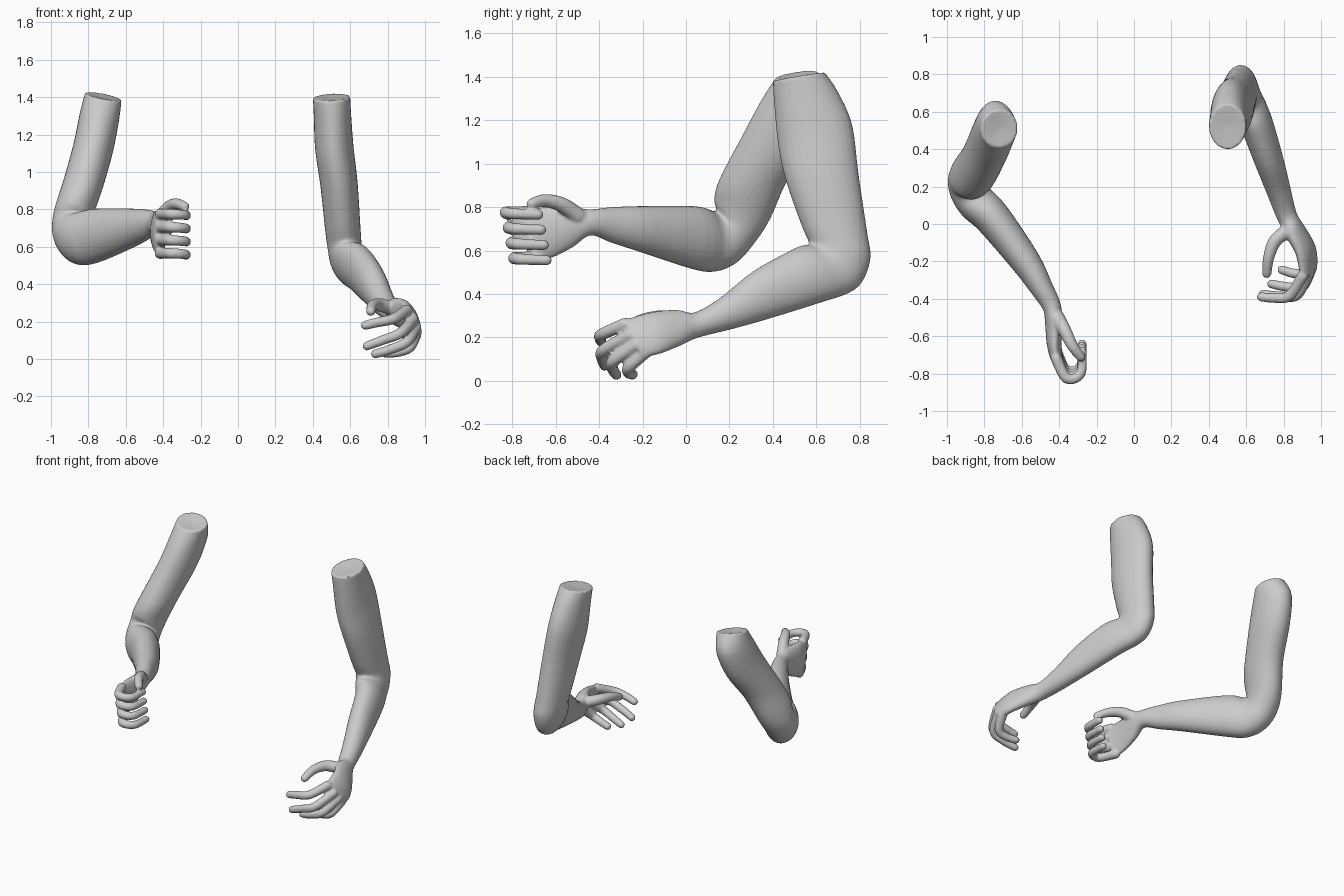
import bpy, bmesh, math
from mathutils import Vector

default_cube = bpy.data.objects.get("Cube")
if default_cube:
    bpy.data.objects.remove(default_cube, do_unlink=True)

skin = bpy.data.materials.new("plain_grey")
skin.use_nodes = True
skin.diffuse_color = (0.6, 0.6, 0.6, 1)
skin.node_tree.nodes["Principled BSDF"].inputs["Base Color"].default_value = (0.6, 0.6, 0.6, 1)


def spline(rows, steps):
    """Smooth interpolation through rows of numbers."""
    padded = [rows[0], *rows, rows[-1]]
    result = []
    for a, b, c, d in zip(padded, padded[1:], padded[2:], padded[3:]):
        for step in range(steps):
            t = step / steps
            result.append([
                q + t * (r - p) / 2 + t * t * (p - 2.5 * q + 2 * r - s / 2)
                + t ** 3 * (1.5 * (q - r) + (s - p) / 2)
                for p, q, r, s in zip(a, b, c, d)])
    result.append(list(rows[-1]))
    return result


def add_limb(bm, rows, sides=28):
    """Loft oval rings; each row is outer edge, inner edge, half width."""
    rows = spline(rows, 4)
    centres = [(Vector(r[:3]) + Vector(r[3:6])) / 2 for r in rows]
    rings = []
    for i, row in enumerate(rows):
        after = centres[min(i + 1, len(rows) - 1)]
        before = centres[max(i - 1, 0)]
        wide = (Vector(row[:3]) - Vector(row[3:6])) / 2
        narrow = (after - before).cross(wide).normalized() * row[6]
        ring = []
        for k in range(sides):
            angle = math.tau * k / sides
            ring.append(bm.verts.new(
                centres[i] + wide * math.cos(angle) + narrow * math.sin(angle)))
        rings.append(ring)
    for low, high in zip(rings, rings[1:]):
        for k in range(sides):
            n = (k + 1) % sides
            bm.faces.new((low[k], low[n], high[n], high[k]))
    # slightly hollow shoulder end, flat knuckle end
    hollow = bm.verts.new(centres[0].lerp(centres[1], 0.5))
    for k in range(sides):
        bm.faces.new((rings[0][(k + 1) % sides], rings[0][k], hollow))
    bm.faces.new(rings[-1])


def add_finger(bm, joints, base, tip):
    """Chain of overlapping balls, later fused into one skin."""
    path = spline(joints, 8)
    for i, point in enumerate(path):
        radius = base + (tip - base) * i / (len(path) - 1)
        ball = bmesh.ops.create_icosphere(bm, subdivisions=2, radius=radius)
        bmesh.ops.translate(bm, verts=ball["verts"], vec=Vector(point))


def build_arm(name, arm, palm, fingers, thumb):
    bm = bmesh.new()
    limb = [(x, oy, oz, x, iy, iz, w) for x, oy, oz, iy, iz, w in arm]
    add_limb(bm, limb + palm)
    for joints in fingers:
        add_finger(bm, joints, 0.032, 0.025)
    add_finger(bm, thumb, 0.042, 0.026)
    bmesh.ops.recalc_face_normals(bm, faces=bm.faces)
    mesh = bpy.data.meshes.new(name)
    bm.to_mesh(mesh)
    bm.free()
    obj = bpy.data.objects.new(name, mesh)
    bpy.context.collection.objects.link(obj)
    mesh.materials.append(skin)
    # fuse the parts into one continuous skin
    fuse = obj.modifiers.new("fuse", "REMESH")
    fuse.mode = "VOXEL"
    fuse.voxel_size = 0.0075
    fuse.use_smooth_shade = True
    relax = obj.modifiers.new("relax", "SMOOTH")
    relax.factor = 0.5
    relax.iterations = 5
    bpy.ops.object.select_all(action="DESELECT")
    bpy.context.view_layer.objects.active = obj
    obj.select_set(True)
    for modifier in ("fuse", "relax"):
        bpy.ops.object.modifier_apply(modifier=modifier)
    bpy.ops.object.shade_smooth_by_angle(angle=math.radians(50))


# left arm: shoulder to wrist (x, outer y z, inner y z, half width)
left_arm = [
    (0.50, 0.64, 1.42, 0.40, 1.38, 0.10),
    (0.505, 0.70, 1.33, 0.405, 1.28, 0.10),
    (0.515, 0.765, 1.18, 0.425, 1.08, 0.103),
    (0.54, 0.795, 0.95, 0.46, 0.92, 0.1),
    (0.56, 0.835, 0.68, 0.53, 0.72, 0.095),
    (0.57, 0.85, 0.57, 0.565, 0.64, 0.092),
    (0.58, 0.82, 0.47, 0.56, 0.625, 0.092),
    (0.60, 0.76, 0.41, 0.53, 0.62, 0.09),
    (0.65, 0.62, 0.36, 0.48, 0.60, 0.087),
    (0.72, 0.38, 0.285, 0.31, 0.505, 0.078),
    (0.77, 0.22, 0.24, 0.16, 0.385, 0.066),
    (0.815, 0.06, 0.20, 0.04, 0.315, 0.055),
]
left_palm = [
    (0.89, -0.02, 0.165, 0.83, -0.05, 0.325, 0.05),
    (0.955, -0.12, 0.125, 0.88, -0.16, 0.315, 0.043),
    (0.97, -0.205, 0.11, 0.90, -0.29, 0.28, 0.034),
]
left_fingers = [
    [(0.90, -0.28, 0.26), (0.83, -0.385, 0.215), (0.74, -0.395, 0.195), (0.68, -0.39, 0.18)],
    [(0.935, -0.26, 0.21), (0.87, -0.38, 0.14), (0.77, -0.385, 0.10), (0.69, -0.375, 0.07)],
    [(0.95, -0.23, 0.165), (0.90, -0.335, 0.09), (0.81, -0.335, 0.05), (0.735, -0.32, 0.028)],
    [(0.95, -0.19, 0.13), (0.92, -0.26, 0.065), (0.86, -0.265, 0.038), (0.79, -0.245, 0.03)],
]
left_thumb = [(0.83, -0.03, 0.27), (0.755, -0.09, 0.29), (0.72, -0.18, 0.285), (0.71, -0.265, 0.255)]
build_arm("left_arm", left_arm, left_palm, left_fingers, left_thumb)

# right arm, bent across the body with a loose fist
right_arm = [
    (-0.72, 0.61, 1.42, 0.41, 1.39, 0.10),
    (-0.742, 0.66, 1.30, 0.34, 1.28, 0.107),
    (-0.775, 0.60, 1.12, 0.26, 1.13, 0.108),
    (-0.83, 0.47, 0.93, 0.155, 0.93, 0.107),
    (-0.875, 0.39, 0.75, 0.13, 0.84, 0.105),
    (-0.89, 0.32, 0.64, 0.14, 0.79, 0.105),
    (-0.88, 0.235, 0.545, 0.125, 0.78, 0.105),
    (-0.84, 0.136, 0.503, 0.09, 0.79, 0.103),
    (-0.755, 0.03, 0.515, 0.03, 0.805, 0.098),
    (-0.58, -0.2, 0.59, -0.2, 0.805, 0.08),
    (-0.495, -0.34, 0.635, -0.34, 0.80, 0.062),
    (-0.44, -0.44, 0.67, -0.44, 0.79, 0.05),
]
right_palm = [
    (-0.44, -0.52, 0.615, -0.42, -0.53, 0.80, 0.045),
    (-0.43, -0.62, 0.565, -0.425, -0.65, 0.80, 0.04),
    (-0.415, -0.69, 0.55, -0.415, -0.74, 0.79, 0.033),
]
right_fingers = []
for k in range(4):
    z, back = 0.775 - 0.07 * k, 0.013 * k
    right_fingers.append([
        (-0.415, -0.72 + back, z), (-0.36, -0.825 + back, z),
        (-0.285, -0.80 + back, z - 0.005), (-0.278, -0.68 + back, z - 0.01)])
right_thumb = [(-0.41, -0.50, 0.76), (-0.37, -0.57, 0.81), (-0.33, -0.65, 0.83), (-0.285, -0.71, 0.815)]
build_arm("right_arm", right_arm, right_palm, right_fingers, right_thumb)
